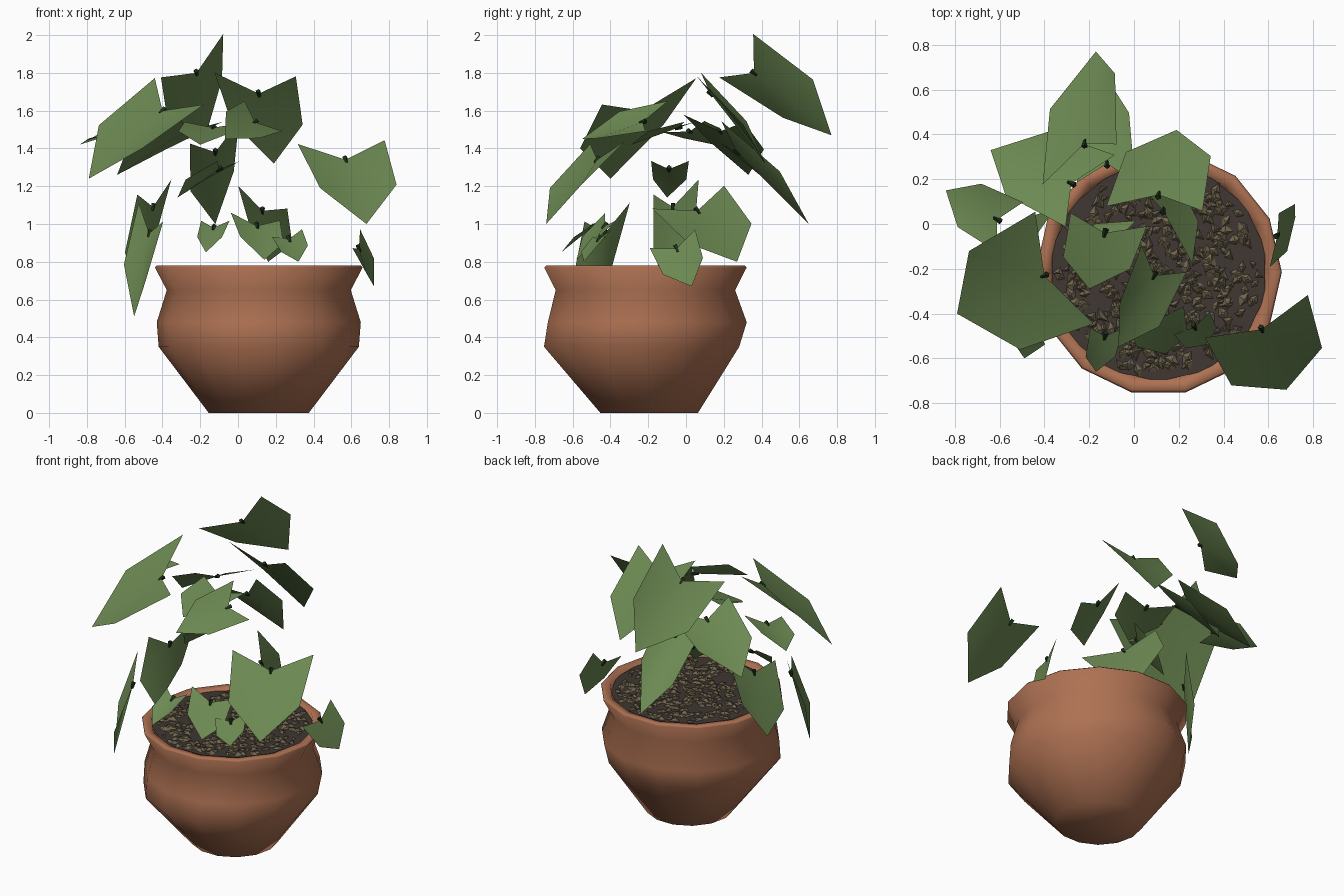
import bpy, bmesh, math, random
from mathutils import Vector, Matrix

if "Cube" in bpy.data.objects:
    bpy.data.objects.remove(bpy.data.objects["Cube"])

random.seed(4)
CX, CY = 0.11, -0.215


def material(name, rgb):
    m = bpy.data.materials.new(name)
    m.diffuse_color = (*rgb, 1)
    m.use_nodes = True
    m.node_tree.nodes["Principled BSDF"].inputs["Base Color"].default_value = m.diffuse_color
    return m


TERRACOTTA = material("terracotta", (0.42, 0.165, 0.085))
SOIL = material("dark soil", (0.05, 0.038, 0.032))
STONE = material("brown gravel", (0.16, 0.128, 0.075))
GREEN = material("leaf green", (0.15, 0.25, 0.085))
STEM = material("dark stem green", (0.012, 0.03, 0.01))


def add_object(name, bm, mats, smooth=None):
    me = bpy.data.meshes.new(name)
    bm.to_mesh(me)
    bm.free()
    for m in mats:
        me.materials.append(m)
    ob = bpy.data.objects.new(name, me)
    bpy.context.collection.objects.link(ob)
    if smooth:
        bpy.ops.object.select_all(action='DESELECT')
        ob.select_set(True)
        bpy.context.view_layer.objects.active = ob
        bpy.ops.object.shade_smooth_by_angle(angle=math.radians(smooth))
    return ob


# Pot: rings of (height, radius, y shift), closed at the foot
bm = bmesh.new()
SIDES = 14
profile = [(0, 0.265, 0.02), (0.35, 0.53, -0.02), (0.48, 0.54, 0.01), (0.65, 0.487, 0),
           (0.77, 0.55, 0), (0.78, 0.54, 0), (0.775, 0.495, 0), (0.70, 0.47, 0)]
rings = []
for k, (z, r, dy) in enumerate(profile):
    ring = []
    for i in range(SIDES):
        a = 2 * math.pi * i / SIDES
        ring.append(bm.verts.new((CX + r * math.cos(a), CY + dy + r * math.sin(a), z)))
    rings.append(ring)
for lo, hi in zip(rings, rings[1:]):
    for i in range(SIDES):
        j = (i + 1) % SIDES
        bm.faces.new((lo[i], lo[j], hi[j], hi[i]))
bm.faces.new(rings[0][::-1])
add_object("pot", bm, [TERRACOTTA], 75)

# Soil disc
bm = bmesh.new()
bmesh.ops.create_circle(bm, cap_ends=True, segments=SIDES, radius=0.488,
                        matrix=Matrix.Translation((CX, CY, 0.766)))
add_object("soil", bm, [SOIL])

# Gravel: squashed shards strewn over the soil
bm = bmesh.new()
for _ in range(420):
    a, r = random.uniform(0, 2 * math.pi), 0.45 * math.sqrt(random.random())
    s = random.uniform(0.018, 0.038)
    place = (Matrix.Translation((CX + r * math.cos(a), CY + r * math.sin(a), 0.771))
             @ Matrix.Rotation(random.uniform(0, 6.28), 4, 'Z')
             @ Matrix.Rotation(random.uniform(-0.3, 0.3), 4, 'X')
             @ Matrix.Diagonal((1.2, 0.8, 1, 1)))
    bmesh.ops.create_cone(bm, cap_ends=True, segments=random.choice((3, 4)), radius1=s,
                          radius2=s * 0.2, depth=s * 0.5, matrix=place)
add_object("gravel", bm, [STONE])


def leaf(name, notch, tip, half):
    """Heart-shaped blade folded on its midrib; half = midrib-to-lobe vector."""
    n, t, h = Vector(notch), Vector(tip), Vector(half)
    axis = t - n
    up = h.cross(axis).normalized()
    if up.z < 0:
        up = -up
    lift = up * axis.length * 0.1
    bm = bmesh.new()
    # Short dark stem stub at the notch
    stub = Matrix.Translation(n) @ axis.to_track_quat('Z', 'Y').to_matrix().to_4x4()
    bmesh.ops.create_cone(bm, cap_ends=True, segments=4, radius1=0.014, radius2=0.008,
                          depth=0.04, matrix=stub)
    for f in bm.faces:
        f.material_index = 1
    # Blade
    vn, vt = bm.verts.new(n), bm.verts.new(t)
    for s in (1, -1):
        lobe = bm.verts.new(n - axis * 0.25 + h * s + lift * 0.3)
        side = bm.verts.new(n + axis * 0.5 + h * s * 0.88 + lift)
        for tri in ((vn, lobe, side), (vn, side, vt)):
            f = bm.faces.new(tri)
            f.normal_update()
            if f.normal.dot(up) < 0:
                f.normal_flip()
    add_object(name, bm, [GREEN, STEM], 60)


# Upper leaves: notch, tip, half-width vector
upper = [
    ((0.57, -0.47, 1.34), (0.68, -0.74, 1.00), (0.23, 0.095, 0.01)),
    ((0.11, 0.13, 1.69), (0.19, 0.42, 1.32), (0.215, -0.01, -0.01)),
    ((-0.22, 0.36, 1.80), (-0.17, 0.77, 1.47), (0.165, 0.09, 0.115)),
    ((-0.28, 0.18, 1.49), (-0.64, 0.33, 1.26), (0.11, 0.16, -0.02)),
    ((-0.12, 0.27, 1.38), (-0.12, 0.65, 1.00), (0.13, 0.0, 0.06)),
    ((-0.61, 0.02, 1.49), (-0.84, 0.15, 1.42), (0.06, 0.11, 0.03)),
    ((-0.40, -0.23, 1.60), (-0.79, -0.40, 1.24), (-0.13, 0.25, 0.07)),
    ((-0.13, -0.04, 1.51), (-0.20, -0.29, 1.42), (0.17, -0.03, 0.0)),
    ((0.09, -0.23, 1.54), (-0.07, -0.55, 1.45), (0.10, -0.06, -0.08)),
    ((-0.10, -0.09, 1.29), (-0.32, -0.10, 1.14), (0.06, 0.10, 0.0)),
]
# Lower leaves, hanging near the rim
lower = [
    ((0.10, -0.43, 0.99), (0.14, -0.58, 0.81), (0.13, 0.03, -0.02)),
    ((0.27, -0.46, 0.92), (0.32, -0.54, 0.80), (0.08, 0.05, 0.02)),
    ((-0.13, -0.50, 0.98), (-0.17, -0.66, 0.85), (0.075, 0.0, 0.0)),
    ((0.64, -0.05, 0.87), (0.72, 0.03, 0.67), (0.02, 0.12, 0.05)),
    ((-0.45, -0.07, 1.09), (-0.52, -0.11, 0.67), (0.09, 0.12, 0.04)),
    ((-0.47, -0.43, 0.95), (-0.55, -0.51, 0.51), (-0.065, 0.12, 0.05)),
    ((0.13, 0.06, 1.07), (0.16, 0.27, 0.80), (0.13, -0.19, -0.06)),
]
for i, spec in enumerate(upper):
    leaf(f"upper_leaf_{i + 1}", *spec)
for i, spec in enumerate(lower):
    leaf(f"lower_leaf_{i + 1}", *spec)
